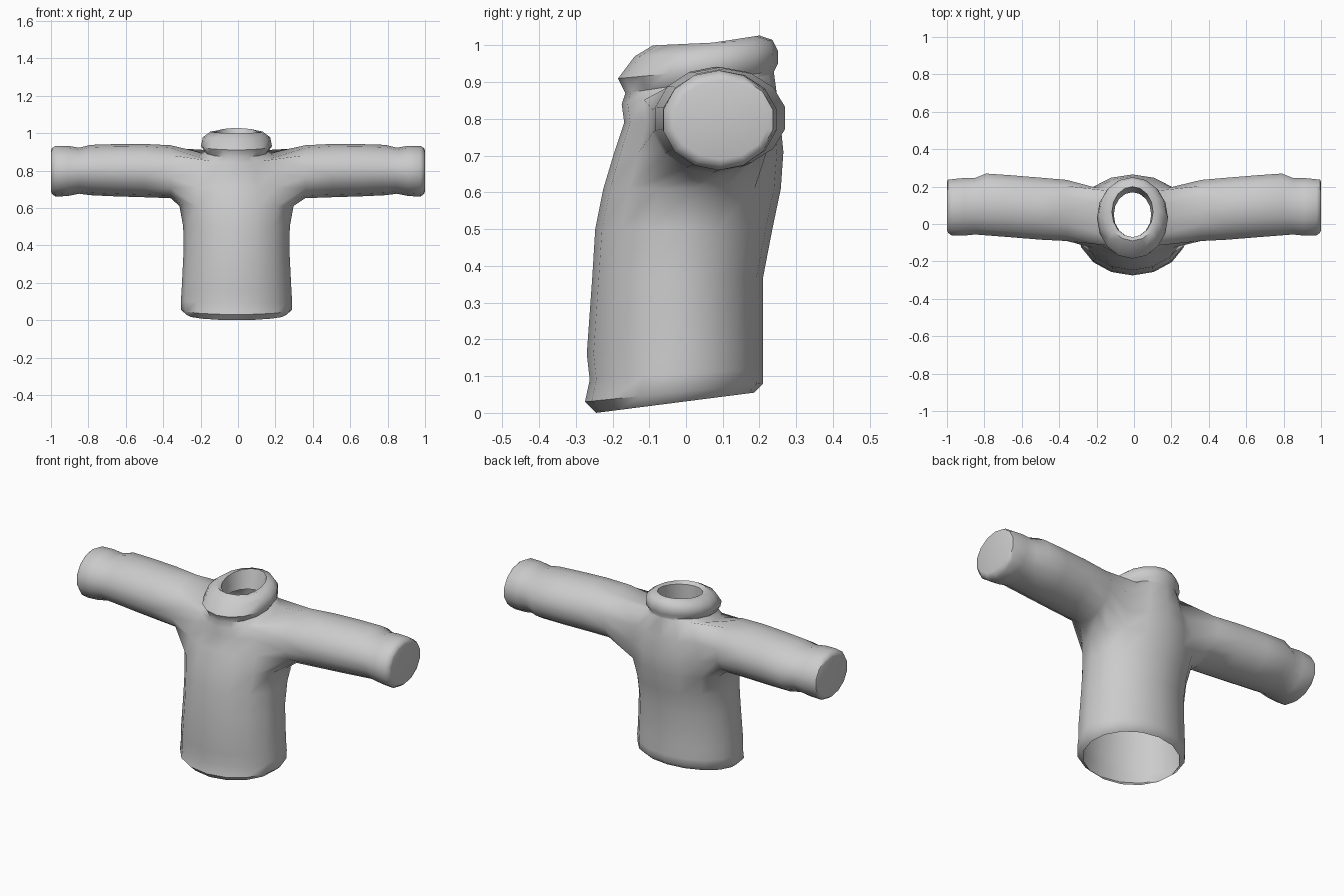
import bpy, bmesh
from math import sin, cos, pi

cube = bpy.data.objects.get("Cube")
if cube:
    bpy.data.objects.remove(cube)

SEG = 16          # sides of the torso
SLEEVE_SEG = 14   # sides of each sleeve

# Torso rings: front z, back z, front y, back y, half width
TORSO = [
    (0.0, .055, -.245, .185, .265),
    (.03, .08, -.275, .21, .297),
    (.09, .12, -.262, .21, .297),
    (.16, .18, -.27, .21, .293),
    (.37, .37, -.255, .21, .283),
    (.50, .50, -.247, .235, .285),
    (.61, .61, -.225, .258, .305),   # lower edge of armhole
    (.71, .71, -.195, .265, .30),
    (.79, .81, -.168, .255, .27),
    (.84, .92, -.175, .24, .20),     # upper edge of armhole
    (.87, .93, -.165, .24, .168),
    (.91, .95, -.185, .25, .19),     # collar roll
    (.97, .985, -.14, .25, .18),
    (1.0, 1.015, -.09, .235, .14),
    (.985, 1.027, -.07, .20, .11),
    (.90, .92, -.07, .17, .10),      # inside of the neck
]
LOW, HIGH = 6, 9

# Sleeve rings: x, front y, back y, bottom z, top z
SLEEVE = [
    (.36, -.095, .24, .652, .935),
    (.50, -.088, .252, .657, .942),
    (.66, -.075, .265, .662, .941),
    (.79, -.065, .274, .668, .937),
    (.85, -.06, .25, .676, .922),
    (.91, -.066, .25, .664, .932),
    (.975, -.065, .243, .660, .932),
    (.995, -.05, .24, .675, .92),
    (1.0, -.035, .225, .69, .905),
]

bm = bmesh.new()


def bridge(a, b):
    n = len(a)
    for i in range(n):
        bm.faces.new((a[i], a[(i + 1) % n], b[(i + 1) % n], b[i]))


# Torso and collar, leaving an armhole on each side
rings = []
for zf, zb, yf, yb, w in TORSO:
    ring = []
    for j in range(SEG):
        a = 2 * pi * j / SEG
        t = (1 + sin(a)) / 2
        ring.append(bm.verts.new((w * cos(a) - .008, yf + (yb - yf) * t, zf + (zb - zf) * t)))
    rings.append(ring)

hole_columns = {(c + k) % SEG for c in (0, SEG // 2) for k in range(-2, 2)}
for r in range(len(rings) - 1):
    for j in range(SEG):
        if LOW <= r < HIGH and j in hole_columns:
            continue
        n = (j + 1) % SEG
        bm.faces.new((rings[r][j], rings[r][n], rings[r + 1][n], rings[r + 1][j]))

# Sleeves grow out of the armholes and end in a flat cuff
for side in (1, -1):
    def armhole(r, k):
        return rings[r][k % SEG if side > 0 else (SEG // 2 - k) % SEG]

    loop = [armhole(LOW, k) for k in range(0, 3)]
    loop += [armhole(r, 2) for r in range(LOW + 1, HIGH)]
    loop += [armhole(HIGH, k) for k in range(2, -3, -1)]
    loop += [armhole(r, -2) for r in range(HIGH - 1, LOW, -1)]
    loop += [armhole(LOW, k) for k in (-2, -1)]
    for x, yf, yb, z0, z1 in SLEEVE:
        ring = []
        for i in range(SLEEVE_SEG):
            a = 2 * pi * i / SLEEVE_SEG - pi / 2
            ring.append(bm.verts.new((side * x,
                                      (yf + yb) / 2 + (yb - yf) / 2 * cos(a),
                                      (z0 + z1) / 2 + (z1 - z0) / 2 * sin(a))))
        bridge(loop, ring)
        loop = ring
    bm.faces.new(loop)

bmesh.ops.delete(bm, geom=[v for v in bm.verts if not v.link_faces], context='VERTS')
bmesh.ops.recalc_face_normals(bm, faces=bm.faces[:])

mesh = bpy.data.meshes.new("sweater")
bm.to_mesh(mesh)
bm.free()
sweater = bpy.data.objects.new("sweater", mesh)
bpy.context.collection.objects.link(sweater)

# Plain grey cloth
cloth = bpy.data.materials.new("grey_cloth")
cloth.use_nodes = True
grey = (.6, .6, .6, 1)
cloth.diffuse_color = grey
cloth.node_tree.nodes["Principled BSDF"].inputs["Base Color"].default_value = grey
mesh.materials.append(cloth)

bpy.ops.object.select_all(action='DESELECT')
sweater.select_set(True)
bpy.context.view_layer.objects.active = sweater
bpy.ops.object.shade_smooth_by_angle(angle=.9)
